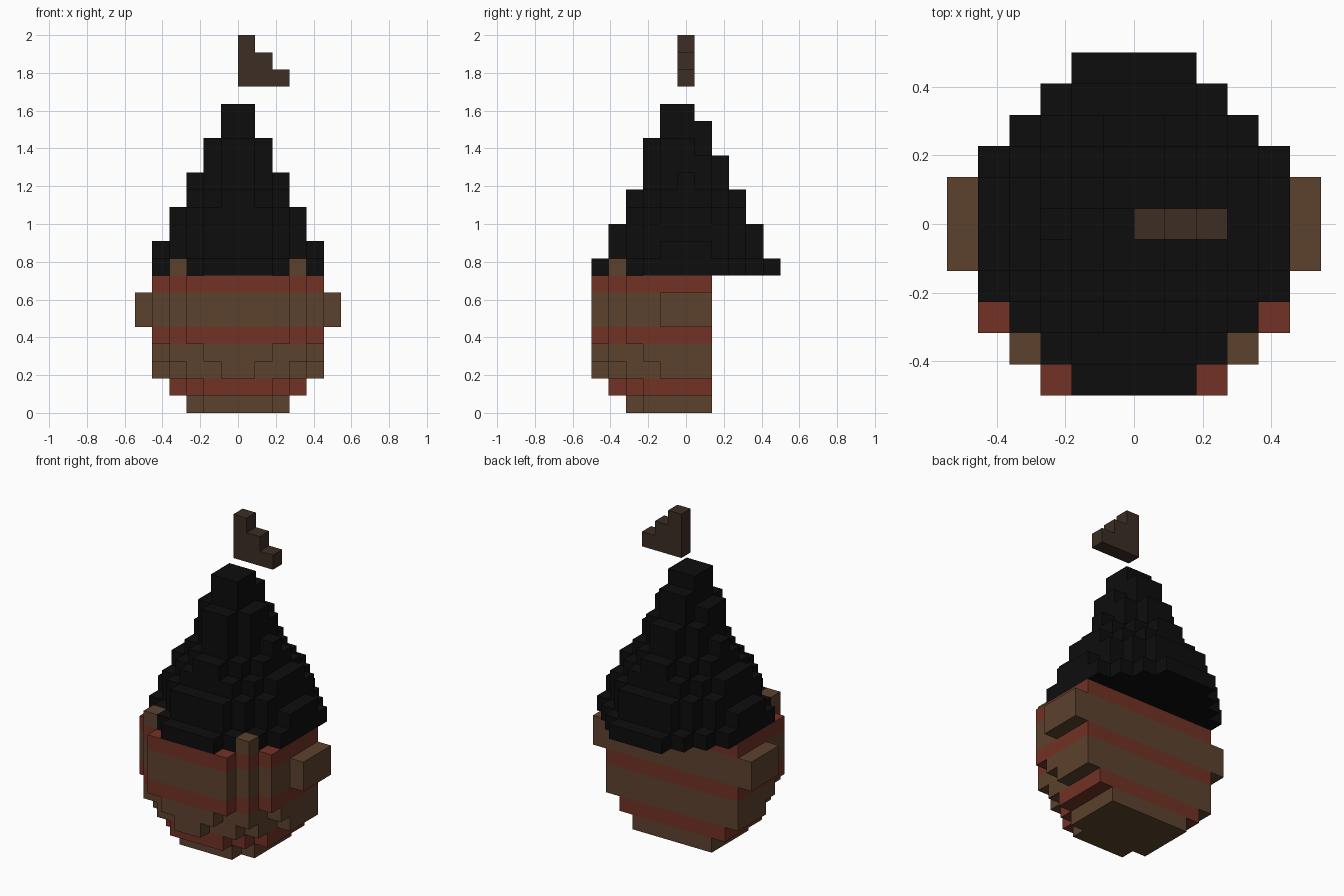
import bpy, bmesh

if "Cube" in bpy.data.objects:
    bpy.data.objects.remove(bpy.data.objects["Cube"], do_unlink=True)

U = 1 / 11  # one block


def material(name, rgb):
    m = bpy.data.materials.new(name)
    m.use_nodes = True
    m.diffuse_color = (*rgb, 1)
    m.node_tree.nodes["Principled BSDF"].inputs["Base Color"].default_value = (*rgb, 1)
    return m


brown = material("bark brown", (0.107, 0.054, 0.027))
red = material("rust red", (0.168, 0.032, 0.018))
black = material("soot black", (0.004, 0.004, 0.004))
dark = material("dark brown", (0.045, 0.027, 0.018))


def prism(bm, outline, axis_point, offset, mat=0):
    """Extrude a closed outline; axis_point maps 2D to 3D, offset is the sweep."""
    low = [bm.verts.new([c * U for c in axis_point(a, b)]) for a, b in outline]
    face = bm.faces.new(low)
    before = set(bm.faces) - {face}
    ext = bmesh.ops.extrude_face_region(bm, geom=[face], use_keep_orig=True)
    top = [v for v in ext["geom"] if isinstance(v, bmesh.types.BMVert)]
    bmesh.ops.translate(bm, verts=top, vec=[c * U for c in offset])
    for f in set(bm.faces) - before:
        f.material_index = mat


def slab(bm, halves, start, end, z, mat=0):
    """Mirrored stepped slab: one half width per block row from start; the last runs to end."""
    right = []
    for i, h in enumerate(halves):
        stop = end if i == len(halves) - 1 else start + i + 1
        for y in (start + i, stop):
            if len(right) > 1 and right[-1][0] == right[-2][0] == h:
                right.pop()
            if not right or right[-1] != (h, y):
                right.append((h, y))
    outline = right + [(-x, y) for x, y in reversed(right)]
    prism(bm, outline, lambda x, y: (x, y, z), (0, 0, 1), mat)


def finish(bm, name, mats):
    bmesh.ops.recalc_face_normals(bm, faces=bm.faces)
    me = bpy.data.meshes.new(name)
    bm.to_mesh(me)
    bm.free()
    for m in mats:
        me.materials.append(m)
    ob = bpy.data.objects.new(name, me)
    bpy.context.collection.objects.link(ob)


# Banded shell with a flat back and a rounded, stepped front
shell = [(-3.5, [2, 3]), (-4.5, [2, 3, 4]), (-5.5, [1, 3, 4, 4, 5]), (-5.5, [2, 4, 4, 5])]
shell += [(-5.5, [3, 4, 5])] * 4
bm = bmesh.new()
for z, (start, halves) in enumerate(shell):
    slab(bm, halves, start, 1.5, z, int(z % 3 == 1))
finish(bm, "banded_shell", [brown, red])

# Side handles and rim pegs
def pair(name, x0, x1, y0, y1, z, height):
    bm = bmesh.new()
    for s in (1, -1):
        prism(bm, [(s * x0, y0), (s * x1, y0), (s * x1, y1), (s * x0, y1)],
              lambda x, y: (x, y, z), (0, 0, height))
    finish(bm, name, [brown])


pair("side_handles", 5, 6, -1.5, 1.5, 5, 2)
pair("rim_pegs", 3, 4, -4.5, -3.5, 8, 1)

# Stepped dome: half width, front reach and back reach of each layer
dome = [(5, 5, 5), (5, 4, 4), (4, 4, 4), (4, 3, 3), (3, 3, 3),
        (3, 2, 2), (2, 2, 2), (2, 2, 1), (1, 1, 1), (1, 1, 0)]
bm = bmesh.new()
for i, (wide, front, back) in enumerate(dome):
    tip = 2 if wide > 3 else 1
    halves = [min(wide, tip + (front + y if y < 0 else back - y))
              for y in range(-front, back + 1)]
    slab(bm, halves, -front - 0.5, back + 0.5, 8 + i)
finish(bm, "stepped_dome", [black])

# Stepped stem floating above the dome
bm = bmesh.new()
prism(bm, [(0, 19), (3, 19), (3, 20), (2, 20), (2, 21), (1, 21), (1, 22), (0, 22)],
      lambda x, z: (x, -0.5, z), (0, 1, 0))
finish(bm, "floating_stem", [dark])
